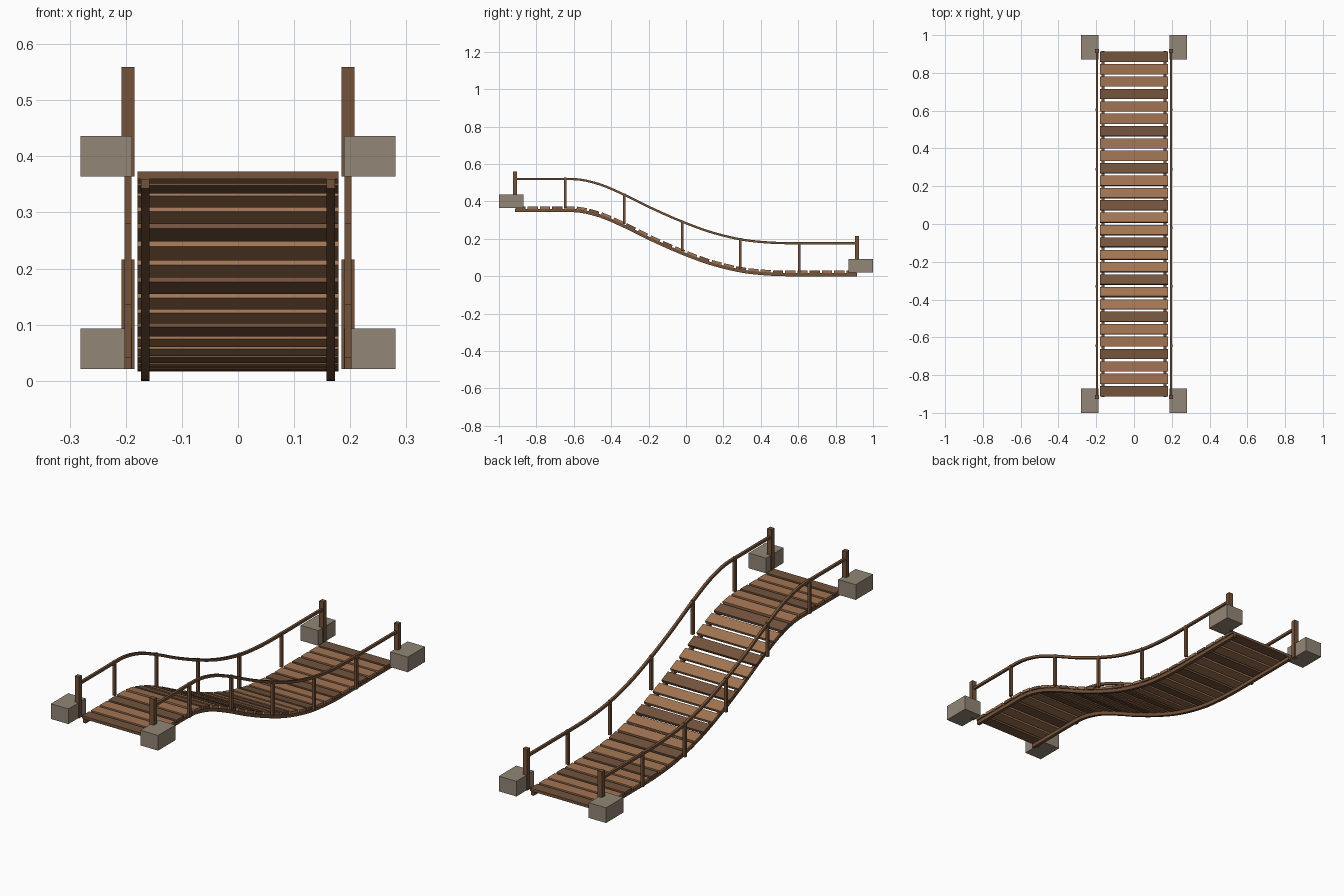
import bpy, bmesh, math
from mathutils import Matrix, Vector

if "Cube" in bpy.data.objects:
    bpy.data.objects.remove(bpy.data.objects["Cube"])

def material(name, rgb):
    m = bpy.data.materials.new(name)
    lin = [(c / 255 / 12.92 if c / 255 <= 0.04045 else ((c / 255 + 0.055) / 1.055) ** 2.4) for c in rgb]
    m.diffuse_color = (*lin, 1)
    m.use_nodes = True
    m.node_tree.nodes["Principled BSDF"].inputs["Base Color"].default_value = m.diffuse_color
    return m

LIGHT = material("light_wood", (161, 116, 82))
DARK = material("dark_wood", (115, 83, 60))
POST = material("post_wood", (115, 82, 58))
STONE = material("stone", (146, 134, 118))

DROP = 0.343
# height profile: (y, fraction of the drop)
PROFILE = [(-1.2, 0), (-0.61, 0), (-0.47, 0.075), (-0.33, 0.245), (-0.18, 0.46), (-0.02, 0.665),
           (0.13, 0.825), (0.29, 0.94), (0.42, 0.985), (0.55, 1), (1.2, 1)]

def slope_at(i):
    if i < 2 or i > len(PROFILE) - 3:
        return 0
    (y0, f0), (y1, f1) = PROFILE[i - 1], PROFILE[i + 1]
    return (f1 - f0) / (y1 - y0)

def height(y):
    """Height of the walkway above its low end (smooth Hermite curve)."""
    for i in range(len(PROFILE) - 1):
        (y0, f0), (y1, f1) = PROFILE[i], PROFILE[i + 1]
        if y <= y1:
            h = y1 - y0
            t = (y - y0) / h
            f = ((2*t**3 - 3*t**2 + 1) * f0 + (t**3 - 2*t**2 + t) * h * slope_at(i)
                 + (3*t**2 - 2*t**3) * f1 + (t**3 - t**2) * h * slope_at(i + 1))
            return DROP * (1 - f)
    return 0

def angle(y):
    return math.atan2(height(y + 0.005) - height(y - 0.005), 0.01)

def finish(name, bm, mat):
    bmesh.ops.recalc_face_normals(bm, faces=bm.faces)
    me = bpy.data.meshes.new(name)
    bm.to_mesh(me)
    bm.free()
    me.materials.append(mat)
    ob = bpy.data.objects.new(name, me)
    bpy.context.collection.objects.link(ob)
    return ob

def box(name, center, size, mat, tilt=0):
    bm = bmesh.new()
    bmesh.ops.create_cube(bm, size=1, matrix=Matrix.Translation(center)
                          @ Matrix.Rotation(tilt, 4, 'X') @ Matrix.Diagonal((*size, 1)))
    return finish(name, bm, mat)

def beam(name, x, z, width, thick, y_end, mat, steps=48):
    """Square bar that follows the walkway curve."""
    bm = bmesh.new()
    rings = []
    for i in range(steps + 1):
        y = -y_end + 2 * y_end * i / steps
        a = angle(y)
        c = Vector((x, y, z + height(y)))
        n = Vector((0, -math.sin(a), math.cos(a))) * thick / 2
        w = Vector((width / 2, 0, 0))
        rings.append([bm.verts.new(c + p) for p in (w + n, n - w, -w - n, w - n)])
    for a, b in zip(rings, rings[1:]):
        for k in range(4):
            bm.faces.new((a[k], a[(k + 1) % 4], b[(k + 1) % 4], b[k]))
    bm.faces.new(rings[0])
    bm.faces.new(rings[-1])
    return finish(name, bm, mat)

# walkway planks, every third one dark
COUNT = 28
for i in range(COUNT):
    y = -0.885 + 1.77 * i / (COUNT - 1)
    box(f"plank_{i + 1}", (0, y, 0.0235 + height(y)), (0.358, 0.054, 0.013),
        DARK if i % 3 == 0 else LIGHT, angle(y))

for side, s in (("left", -1), ("right", 1)):
    # supporting beam and handrail
    beam(f"{side}_stringer", s * 0.165, 0.0085, 0.015, 0.017, 0.915, POST)
    beam(f"{side}_handrail", s * 0.196, 0.177, 0.012, 0.012, 0.915, POST)
    # thin rail posts
    for k, y in enumerate((-0.645, -0.33, -0.02, 0.29, 0.605)):
        box(f"{side}_rail_post_{k + 1}", (s * 0.196, y, 0.1025 + height(y)),
            (0.013, 0.013, 0.163), POST)
    # end posts and stone footings
    for end, e in (("front", -1), ("back", 1)):
        z = height(e * 0.915)
        box(f"{side}_{end}_end_post", (s * 0.196, e * 0.915, z + 0.1185), (0.023, 0.022, 0.195), POST)
        box(f"{side}_{end}_footing", (s * 0.235, e * 0.935, z + 0.057), (0.092, 0.13, 0.072), STONE)
